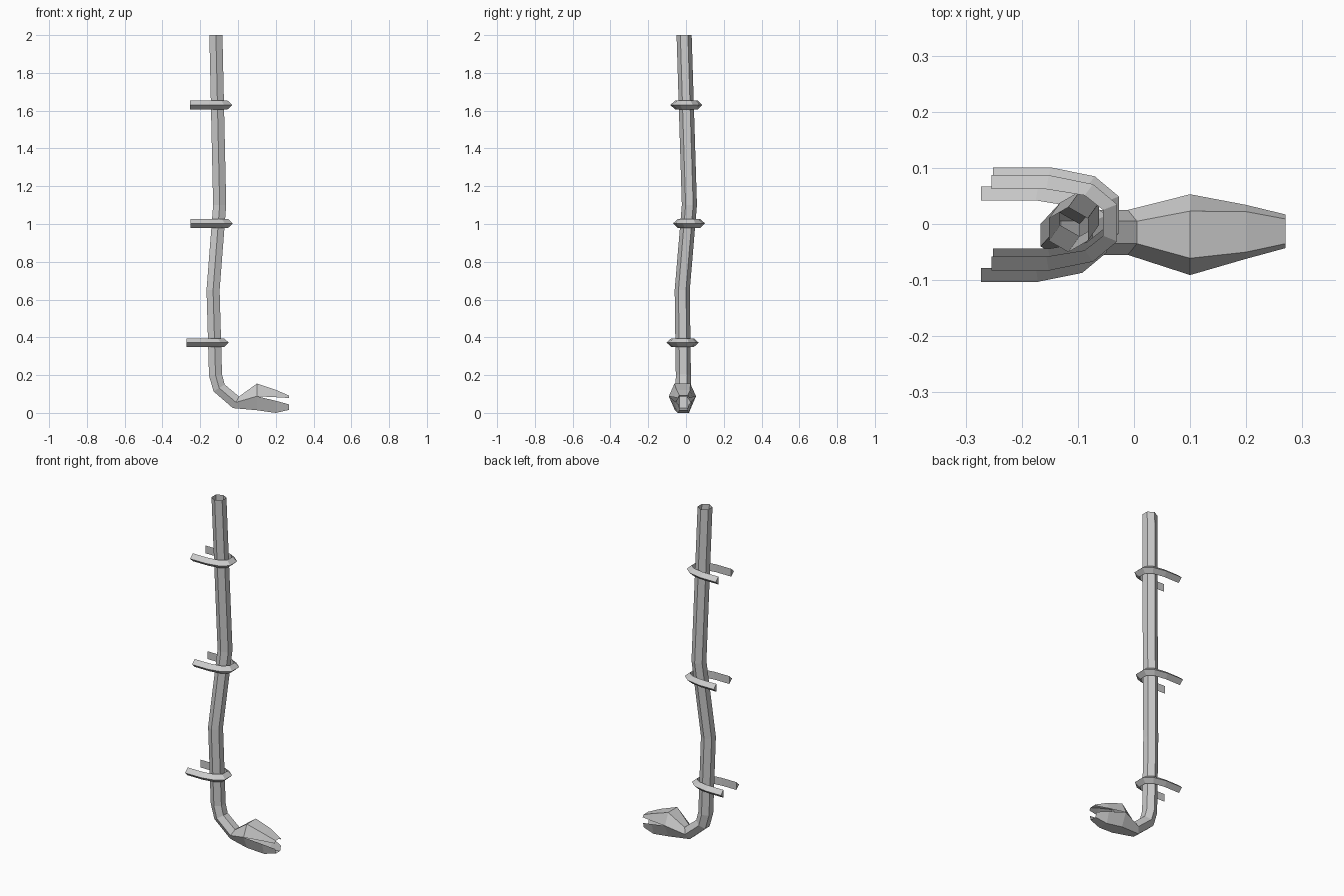
import bpy, bmesh, math
from mathutils import Vector

if "Cube" in bpy.data.objects:
    bpy.data.objects.remove(bpy.data.objects["Cube"])


def finish(name, bm):
    bmesh.ops.remove_doubles(bm, verts=bm.verts, dist=0.0005)
    bmesh.ops.recalc_face_normals(bm, faces=bm.faces)
    mesh = bpy.data.meshes.new(name)
    bm.to_mesh(mesh)
    bm.free()
    obj = bpy.data.objects.new(name, mesh)
    bpy.context.collection.objects.link(obj)
    return obj


def bridge(bm, rows, closed=False):
    """Quads between successive rows of points; returns the vertex rows."""
    vr = [[bm.verts.new(p) for p in row] for row in rows]
    n = len(vr[0])
    for a, b in zip(vr, vr[1:]):
        for i in range(n if closed else n - 1):
            j = (i + 1) % n
            bm.faces.new((a[i], a[j], b[j], b[i]))
    return vr


# Hexagonal pipe: centre x, y, z and tilt of the section towards up
R = 0.04
PIPE = [(-0.117, -0.010, 2.00, 0), (-0.097, 0.018, 1.10, 0),
        (-0.132, -0.020, 0.65, 0), (-0.119, -0.014, 0.20, 5),
        (-0.100, -0.015, 0.132, 32), (-0.011, -0.015, 0.056, 62)]
upper, lower = [], []
for x, y, z, tilt in PIPE:
    c = Vector((x, y, z))
    t = math.radians(tilt)
    n = Vector((math.cos(t), 0, math.sin(t))) * R * 0.866
    side, half = Vector((0, R, 0)), Vector((0, R / 2, 0))
    upper.append([c - side, c + n - half, c + n + half, c + side])
    lower.append([c - side, c - n - half, c - n + half, c + side])

# Flared spout: x, centre y, (half width, z) of upper ridge, upper lip, lower lip, keel
SPOUT = [(0.10, -0.019, (0.042, 0.155), (0.072, 0.088), (0.072, 0.088), (0.040, 0.014)),
         (0.20, -0.014, (0.036, 0.122), (0.048, 0.083), (0.048, 0.064), (0.030, 0.000)),
         (0.27, -0.013, (0.022, 0.092), (0.030, 0.079), (0.027, 0.045), (0.020, 0.016))]
for x, y, ridge, lip_up, lip_low, keel in SPOUT:
    for strip, lip, mid in ((upper, lip_up, ridge), (lower, lip_low, keel)):
        strip.append([Vector((x, y + s * w, z)) for s, (w, z) in
                      ((-1, lip), (-1, mid), (1, mid), (1, lip))])
bm = bmesh.new()
bridge(bm, upper)
bridge(bm, lower)
finish("drain_pipe", bm)

# U-shaped wall brackets: triangular section with an outer ridge
OUTER = [(-0.146, 0.085), (-0.044, 0.085), (0.035, 0.069), (0.078, 0.033)]
INNER = [(-0.146, 0.060), (-0.048, 0.060), (0.020, 0.049), (0.053, 0.023)]


def u_path(half):
    return half + [(x, -y) for x, y in reversed(half)]


def bracket(name, x, y, z, h=0.023):
    bm = bmesh.new()
    rows = [[(x + o[0], y + o[1], z), (x + i[0], y + i[1], z + h),
             (x + i[0], y + i[1], z - h)]
            for o, i in zip(u_path(OUTER), u_path(INNER))]
    vr = bridge(bm, rows, closed=True)
    bm.faces.new(vr[0])
    bm.faces.new(vr[-1])
    finish(name, bm)


bracket("bracket_top", -0.108, 0.002, 1.63)
bracket("bracket_middle", -0.105, 0.016, 1.003)
bracket("bracket_bottom", -0.127, -0.018, 0.372)
